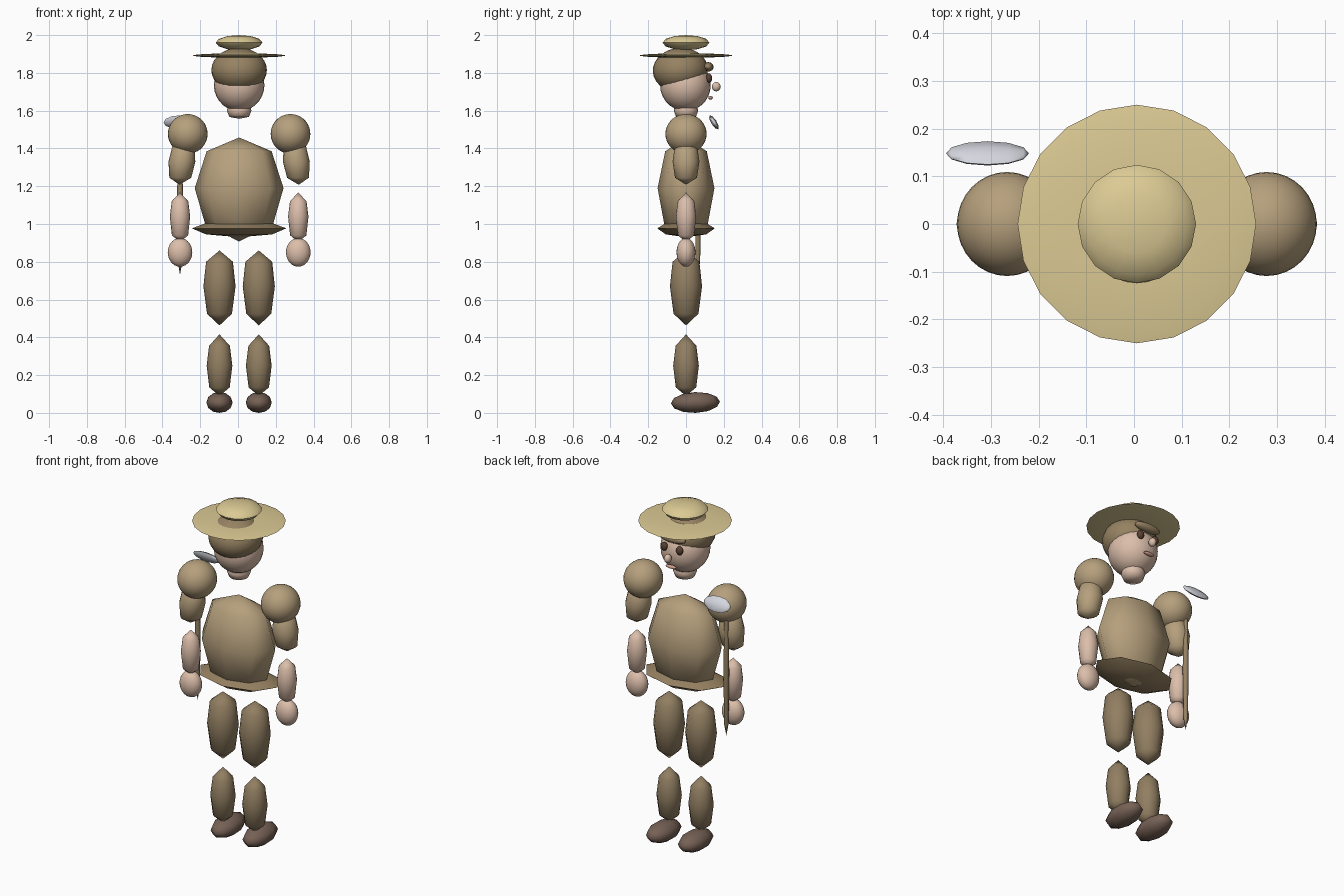
import bpy, bmesh, math
from mathutils import Matrix, Vector

if "Cube" in bpy.data.objects:
    bpy.data.objects.remove(bpy.data.objects["Cube"])

CX = 0.006  # body centre line


def lin(c):
    c /= 255
    return c / 12.92 if c <= 0.04045 else ((c + 0.055) / 1.055) ** 2.4


def material(name, r, g, b):
    m = bpy.data.materials.new(name)
    m.diffuse_color = (lin(r), lin(g), lin(b), 1)
    m.use_nodes = True
    m.node_tree.nodes["Principled BSDF"].inputs["Base Color"].default_value = m.diffuse_color
    return m


STRAW = material("straw", 220, 202, 148)
SHIRT = material("tan cloth", 182, 160, 125)
HAIR = material("hair brown", 150, 130, 98)
BELT = material("belt brown", 150, 129, 97)
TROUSER = material("trouser brown", 146, 127, 98)
BOOT = material("boot brown", 118, 97, 85)
SKIN = material("skin", 220, 190, 170)
EYE = material("eye brown", 88, 66, 50)
STEEL = material("steel", 212, 214, 222)
LIP = material("lip", 205, 155, 140)


def finish(name, bm, mat, angle):
    bmesh.ops.recalc_face_normals(bm, faces=bm.faces)
    me = bpy.data.meshes.new(name)
    bm.to_mesh(me)
    bm.free()
    me.materials.append(mat)
    ob = bpy.data.objects.new(name, me)
    bpy.context.collection.objects.link(ob)
    bpy.ops.object.select_all(action='DESELECT')
    ob.select_set(True)
    bpy.context.view_layer.objects.active = ob
    bpy.ops.object.shade_smooth_by_angle(angle=math.radians(angle))
    return ob


def ball(name, mat, loc, size, seg=24, rings=14, rot_x=0, along_x=False, angle=70):
    """Ellipsoid with the given half sizes."""
    bm = bmesh.new()
    bmesh.ops.create_uvsphere(bm, u_segments=seg, v_segments=rings, radius=1)
    if along_x:
        bm.transform(Matrix.Rotation(math.pi / 2, 4, 'Y'))
    bm.transform(Matrix.Translation(loc) @ Matrix.Rotation(math.radians(rot_x), 4, 'X')
                 @ Matrix.Diagonal((*size, 1)))
    return finish(name, bm, mat, angle)


def spindle(name, mat, x, profile, seg=12, depth=1.0, y=0, lean=0, angle=70):
    """Turned part from (radius, z) rings, closed by its two tips.
    lean moves x by that amount per unit of z below the first point."""
    bm = bmesh.new()
    rings = []
    for r, z in profile:
        cx = x + lean * (profile[0][1] - z)
        n = 1 if r == 0 else seg
        rings.append([bm.verts.new((cx + r * math.cos(2 * math.pi * i / seg),
                                    y + depth * r * math.sin(2 * math.pi * i / seg), z))
                      for i in range(n)])
    for a, b in zip(rings, rings[1:]):
        for i in range(seg):
            j = (i + 1) % seg
            if len(a) == 1:
                bm.faces.new((a[0], b[i], b[j]))
            elif len(b) == 1:
                bm.faces.new((a[i], b[0], a[j]))
            else:
                bm.faces.new((a[i], b[i], b[j], a[j]))
    return finish(name, bm, mat, angle)


# Hat
ball("hat_crown", STRAW, (CX, 0, 1.96), (0.124, 0.124, 0.04), 16, 6)
ball("hat_brim", STRAW, (CX, 0, 1.892), (0.25, 0.25, 0.012), 20, 6)

# Head
ball("head", SKIN, (CX, -0.003, 1.735), (0.134, 0.134, 0.137))
ball("hair", HAIR, (CX, -0.03, 1.815), (0.147, 0.146, 0.118), rot_x=4)
ball("fringe", HAIR, (CX, 0.118, 1.832), (0.085, 0.028, 0.025), 16, 10)
ball("nose", SKIN, (CX, 0.16, 1.727), (0.02, 0.023, 0.025), 12, 8)
ball("mouth", LIP, (CX, 0.13, 1.668), (0.035, 0.012, 0.01), 12, 8)
spindle("neck", SKIN, CX, [(0, 1.66), (0.055, 1.64), (0.065, 1.60), (0.052, 1.567), (0, 1.557)], 16)

# Torso and belt
spindle("torso", SHIRT, CX, [(0, 1.458), (0.172, 1.385), (0.235, 1.19), (0.18, 1.0), (0, 0.907)],
        8, 0.64)
spindle("belt", BELT, CX, [(0, 1.02), (0.175, 1.005), (0.25, 0.977), (0.175, 0.945), (0, 0.93)],
        8, 0.61, angle=40)

for s, side in ((-1, "left"), (1, "right")):
    # Eye
    ball(side + "_eye", EYE, (CX + s * 0.05, 0.122, 1.772), (0.021, 0.017, 0.025), 12, 8)
    # Arm
    ball(side + "_shoulder", SHIRT, (CX + s * 0.272, 0, 1.477), (0.105, 0.109, 0.105), 32, 18)
    spindle(side + "_upper_arm", SHIRT, CX + s * 0.29,
            [(0, 1.46), (0.058, 1.42), (0.071, 1.33), (0.058, 1.245), (0, 1.208)],
            16, lean=s * 0.1)
    spindle(side + "_forearm", SKIN, CX + s * 0.313,
            [(0, 1.167), (0.044, 1.12), (0.054, 1.04), (0.043, 0.94), (0, 0.905)], 16)
    ball(side + "_hand", SKIN, (CX + s * 0.313, 0, 0.85), (0.065, 0.05, 0.076))
    # Leg and boot
    x = CX + s * 0.104
    spindle(side + "_thigh", TROUSER, x,
            [(0, 0.86), (0.071, 0.80), (0.085, 0.67), (0.066, 0.525), (0, 0.463)], 12)
    spindle(side + "_shin", TROUSER, x,
            [(0, 0.416), (0.055, 0.355), (0.068, 0.25), (0.054, 0.135), (0, 0.09)], 12)
    ball(side + "_boot", BOOT, (x, 0.05, 0.055), (0.072, 0.13, 0.055), 10, 6, rot_x=2)

# Tool: tapered handle and a loose tilted blade
spindle("handle", HAIR, CX - 0.313, [(0, 1.47), (0.012, 1.40), (0.016, 1.10), (0.012, 0.80), (0, 0.73)],
        8, y=0.063)
ball("blade", STEEL, (-0.307, 0.148, 1.538), (0.087, 0.015, 0.044), 8, 6, rot_x=32, along_x=True)
